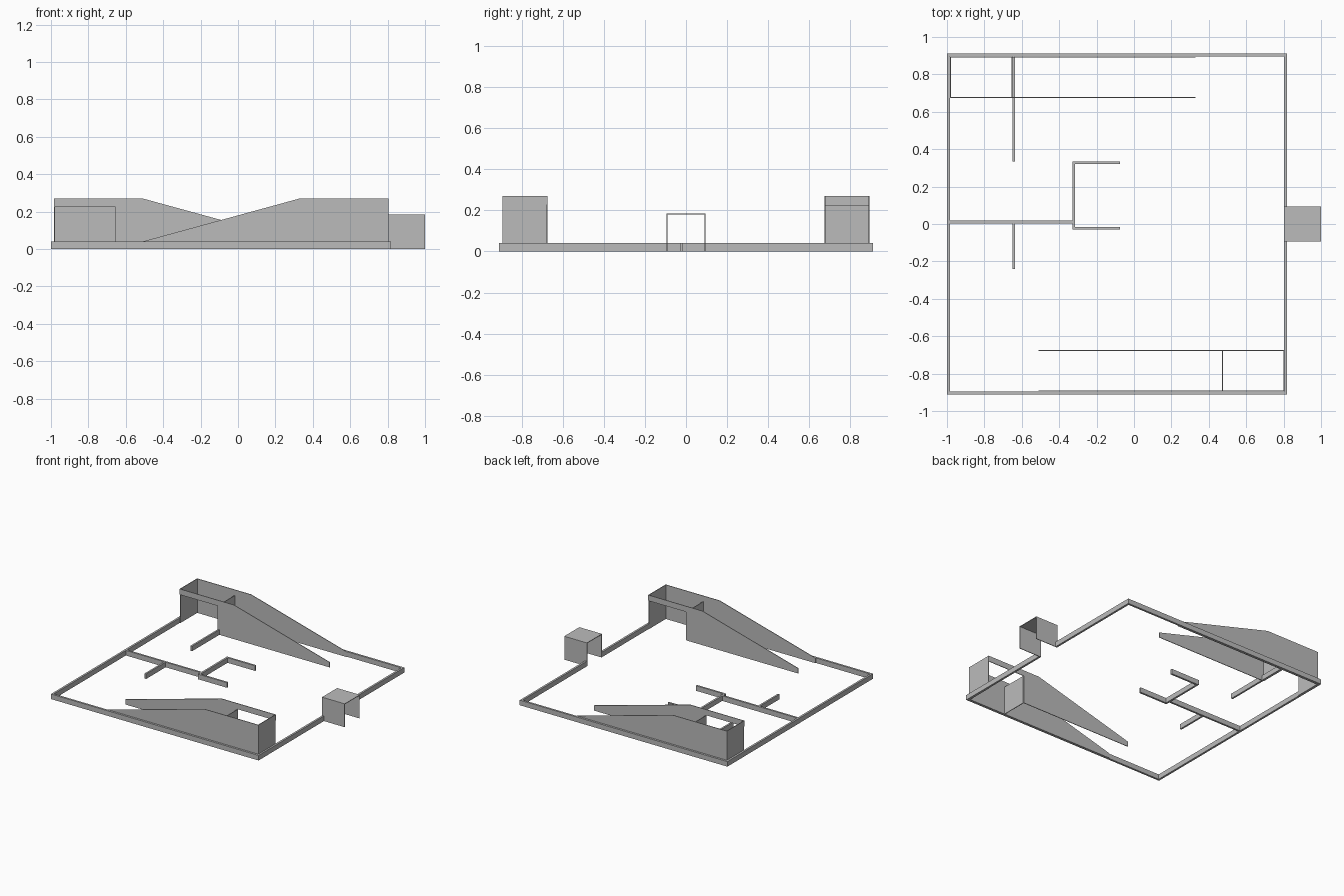
import bpy
import bmesh
from mathutils import Matrix

cube = bpy.data.objects.get("Cube")
if cube:
    bpy.data.objects.remove(cube, do_unlink=True)

grey = bpy.data.materials.new("plain grey")
grey.use_nodes = True
colour = (0.5, 0.5, 0.5, 1)
grey.diffuse_color = colour
grey.node_tree.nodes["Principled BSDF"].inputs["Base Color"].default_value = colour

CX = -0.09      # centre of the walled yard
X0, X1 = -1.0, 0.818
Y = 0.911
T = 0.016       # low wall thickness
P = 0.005       # thin panel thickness
LOW = 0.04      # low wall height
TALL = 0.27     # ramp enclosure height
DOOR = 0.225    # doorway height
HUT = 0.185     # porch height


def finish(name, bm):
    bmesh.ops.recalc_face_normals(bm, faces=bm.faces)
    mesh = bpy.data.meshes.new(name)
    bm.to_mesh(mesh)
    bm.free()
    mesh.materials.append(grey)
    obj = bpy.data.objects.new(name, mesh)
    bpy.context.collection.objects.link(obj)
    return obj


def box(name, x0, x1, y0, y1, z0, z1):
    bm = bmesh.new()
    bmesh.ops.create_cube(bm, size=1)
    for v in bm.verts:
        v.co = (x1 if v.co.x > 0 else x0,
                y1 if v.co.y > 0 else y0,
                z1 if v.co.z > 0 else z0)
    return finish(name, bm)


def side_panel(name, outline, y0, y1):
    """Extrude an x-z outline along y."""
    bm = bmesh.new()
    face = bm.faces.new([bm.verts.new((x, y0, z)) for x, z in outline])
    ext = bmesh.ops.extrude_face_region(bm, geom=[face])
    verts = [g for g in ext["geom"] if isinstance(g, bmesh.types.BMVert)]
    bmesh.ops.translate(bm, verts=verts, vec=(0, y1 - y0, 0))
    return finish(name, bm)


# Perimeter walls, with a gap at the porch
GAP = 0.094
box("back_wall", X0, X1, Y - T, Y, 0, LOW)
box("front_wall", X0, X1, -Y, T - Y, 0, LOW)
box("right_wall", X0, X0 + T, T - Y, Y - T, 0, LOW)
box("left_wall_back", X1 - T, X1, GAP, Y - T, 0, LOW)
box("left_wall_front", X1 - T, X1, T - Y, -GAP, 0, LOW)

# Inner low walls
box("spine_wall", X0 + T, -0.33, 0.003, 0.018, 0, LOW)
box("back_stub_wall", -0.65, -0.636, 0.335, Y - T, 0, LOW)
box("front_stub_wall", -0.65, -0.636, -0.24, 0.003, 0, LOW)
box("room_end_wall", -0.33, -0.315, -0.03, 0.335, 0, LOW)
box("room_back_wall", -0.315, -0.075, 0.32, 0.335, 0, LOW)
box("room_front_wall", -0.315, -0.075, -0.03, -0.015, 0, LOW)

# Sloping enclosure: outer panel, inner panel with doorway, end and cross panels
A, B, C, D = X0 + T, -0.65, -0.51, 0.33
YO, YI = Y - T - 0.001, 0.675
half_turn = Matrix.Translation((CX, 0, 0)) @ Matrix.Rotation(3.14159265, 4, "Z") \
    @ Matrix.Translation((-CX, 0, 0))

for place in ("back", "front"):
    slope = [(C, TALL), (A, TALL)]
    parts = [
        side_panel(place + "_ramp_outer_panel",
                   [(A, 0), (D, 0), (D, LOW)] + slope, YO - P, YO),
        side_panel(place + "_ramp_inner_panel",
                   [(B, 0), (D, 0), (D, LOW)] + slope + [(A, DOOR), (B, DOOR)],
                   YI, YI + P),
        box(place + "_ramp_end_panel", A, A + P, YI + P, YO - P, 0, TALL),
        box(place + "_ramp_cross_panel", B - P, B, YI + P, YO - P, 0, DOOR),
    ]
    if place == "front":
        for part in parts:
            part.data.transform(half_turn)

# Porch: two sides and a flat roof, open at both ends
box("porch_roof", X1 - T, 1, -GAP, GAP, HUT - P, HUT)
for name, s in (("back", 1), ("front", -1)):
    ys = sorted((s * GAP, s * (GAP - P)))
    box("porch_side_" + name, X1 - T, 1, ys[0], ys[1], 0, HUT - P)
